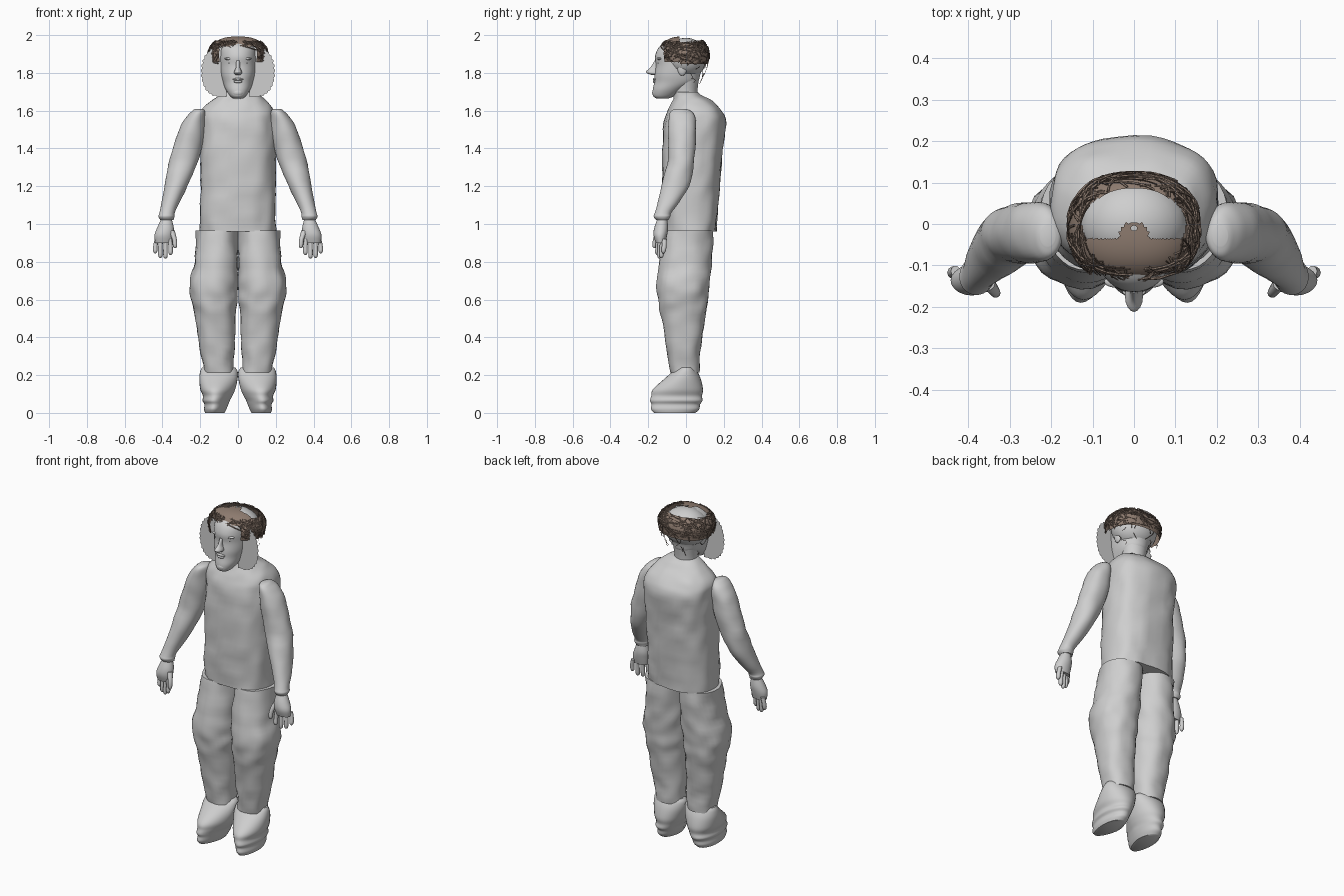
import bpy
import bmesh
import math
import random
from mathutils import Vector, noise

random.seed(4)
if "Cube" in bpy.data.objects:
    bpy.data.objects.remove(bpy.data.objects["Cube"], do_unlink=True)


def material(name, color):
    m = bpy.data.materials.new(name)
    m.use_nodes = True
    m.diffuse_color = (*color, 1)
    m.node_tree.nodes["Principled BSDF"].inputs["Base Color"].default_value = (*color, 1)
    return m


GREY = material("plain grey", (0.62, 0.62, 0.62))
BROWN = material("hair brown", (0.27, 0.2, 0.16))
DARK = material("dark strand brown", (0.13, 0.09, 0.07))


def finish(name, bm, mat, smooth=True):
    bmesh.ops.recalc_face_normals(bm, faces=bm.faces)
    mesh = bpy.data.meshes.new(name)
    bm.to_mesh(mesh)
    bm.free()
    mesh.materials.append(mat)
    ob = bpy.data.objects.new(name, mesh)
    bpy.context.collection.objects.link(ob)
    if smooth:
        bpy.ops.object.select_all(action="DESELECT")
        ob.select_set(True)
        bpy.context.view_layer.objects.active = ob
        bpy.ops.object.shade_smooth_by_angle(angle=math.radians(50))
    return ob


def spline(rows, steps):
    """Smooth interpolation through the given rows."""
    out = []
    for i in range(len(rows) - 1):
        p0, p1, p2, p3 = (rows[min(max(k, 0), len(rows) - 1)] for k in range(i - 1, i + 3))
        for s in range(steps):
            t = s / steps
            out.append([b + t / 2 * (c - a + t * (2 * a - 5 * b + 4 * c - d + t * (3 * (b - c) + d - a)))
                        for a, b, c, d in zip(p0, p1, p2, p3)])
    return out + [list(rows[-1])]


def rounded(v, power):
    return math.copysign(abs(v) ** (2 / power), v)


def loft(name, rows, side=1, power=2.0, sides=32, steps=5, lumps=0.0):
    """Skin rings given as (z, x min, x max, y min, y max)."""
    bm = bmesh.new()
    rings = []
    for z, xa, xb, ya, yb in spline(rows, steps):
        ring = []
        for i in range(sides):
            a = math.tau * i / sides
            c, s = rounded(math.cos(a), power), rounded(math.sin(a), power)
            p = Vector(((xa + xb) / 2 + c * (xb - xa) / 2, (ya + yb) / 2 + s * (yb - ya) / 2, z))
            p += Vector((c, s, 0)) * lumps * noise.noise(p * 14)
            ring.append(bm.verts.new((p.x * side, p.y, p.z)))
        rings.append(ring)
    for low, high in zip(rings, rings[1:]):
        for i in range(sides):
            j = (i + 1) % sides
            bm.faces.new((low[i], low[j], high[j], high[i]))
    bm.faces.new(rings[0])
    bm.faces.new(rings[-1])
    return finish(name, bm, GREY)


def ball(name, center, size):
    bm = bmesh.new()
    bmesh.ops.create_uvsphere(bm, u_segments=20, v_segments=12, radius=1)
    for v in bm.verts:
        v.co = Vector(center) + Vector(v.co[i] * size[i] for i in range(3))
    finish(name, bm, GREY)


# Torso and neck
loft("torso", [(0.96, -.2, .2, -.115, .16), (1.15, -.2, .2, -.125, .175), (1.35, -.2, .2, -.125, .19),
               (1.53, -.2, .2, -.115, .21), (1.6, -.19, .19, -.095, .19), (1.65, -.145, .15, -.07, .14),
               (1.68, -.1, .115, -.06, .085), (1.7, -.07, .085, -.055, .06)], power=2.6, sides=48, lumps=0.009)
loft("neck", [(1.62, -.07, .07, -.06, .06), (1.7, -.065, .065, -.07, .06), (1.78, -.075, .075, -.07, .07)])

# Limbs, mirrored
for side, tag in ((1, "left"), (-1, "right")):
    loft(tag + "_sleeve", [(1.02, .34, .41, -.155, -.09), (1.04, .336, .423, -.168, -.08),
                           (1.07, .33, .415, -.16, -.07),
                           (1.2, .268, .392, -.13, .015), (1.35, .205, .36, -.095, .045),
                           (1.5, .175, .312, -.095, .055), (1.57, .17, .27, -.09, .045),
                           (1.6, .175, .24, -.075, .025), (1.61, .19, .225, -.05, .0)], side, lumps=0.006)
    loft(tag + "_trouser_leg", [(.215, .025, .18, -.085, .07), (.35, .018, .205, -.105, .08),
                                (.52, .01, .232, -.135, .105), (.6, .004, .245, -.15, .118),
                                (.68, .0, .258, -.155, .125), (.8, .0, .23, -.14, .138),
                                (.965, .0, .22, -.11, .145)], side, power=2.2, lumps=0.009)
    # Shoe with ridged lower half
    shoe = loft(tag + "_shoe", [(0, .07, .175, -.17, .05), (.02, .06, .18, -.185, .07),
                                (.045, .05, .178, -.183, .075), (.065, .043, .188, -.19, .087),
                                (.09, .03, .186, -.184, .085), (.125, .015, .2, -.175, .09),
                                (.18, .002, .205, -.115, .078), (.22, .002, .2, -.07, .06),
                                (.24, .015, .19, -.045, .045)], side, power=2.1)
    for v in shoe.data.vertices:
        toe = max(0, -v.co.y - .05) / .14
        v.co.x = side * (v.co.x * side * (1 - .28 * toe) + .045 * toe)
    # Hand: palm, fingers and thumb, turned with the outer edge back
    loft(tag + "_palm", [(.9, .35, .438, -.16, -.11), (.94, .342, .442, -.172, -.1),
                         (.98, .34, .428, -.168, -.095), (1.03, .352, .405, -.15, -.1)], side, sides=20)
    for k, tip in enumerate((.84, .822, .825, .848)):
        x = .361 + k * .023
        y = -.148 + k * .011
        d = (k - 1) * .004
        r = .0115
        loft(tag + "_finger", [(tip - .004, x + d - .004, x + d + .004, y - .008, y),
                               (tip + .008, x + d - r, x + d + r, y - .016, y + .008),
                               (.88, x + d - r, x + d + r, y - .014, y + .012),
                               (.92, x - r, x + r, y - .012, y + .014)], side, sides=10, steps=3)
    loft(tag + "_thumb", [(.872, .328, .338, -.172, -.162), (.885, .322, .345, -.178, -.156),
                          (.92, .324, .349, -.175, -.148), (.965, .335, .37, -.16, -.125)], side, sides=10, steps=3)

# Head: face, skull and features
loft("face", [(1.664, -.026, .026, -.155, -.095), (1.678, -.043, .043, -.174, -.06),
              (1.71, -.064, .064, -.176, -.01), (1.75, -.081, .081, -.168, .06),
              (1.79, -.092, .092, -.166, .075), (1.84, -.098, .098, -.16, .09),
              (1.89, -.098, .098, -.163, .09), (1.94, -.092, .092, -.14, .08),
              (1.972, -.05, .05, -.09, .05)], power=2.1, sides=40)
ball("skull", (0, .0, 1.878), (.132, .112, .108))
loft("nose", [(1.79, -.012, .012, -.185, -.14), (1.797, -.021, .021, -.205, -.14),
              (1.808, -.02, .02, -.211, -.14), (1.83, -.011, .011, -.188, -.14),
              (1.865, -.01, .01, -.166, -.14)], sides=16)
ball("upper_lip", (0, -.164, 1.766), (.028, .012, .007))
ball("lower_lip", (0, -.163, 1.754), (.023, .013, .008))
ball("chin", (0, -.162, 1.695), (.028, .017, .02))
for side, tag in ((1, "left"), (-1, "right")):
    ball(tag + "_eyeball", (.038 * side, -.139, 1.853), (.017, .012, .007))
    ball(tag + "_brow", (.04 * side, -.139, 1.875), (.032, .015, .008))
    ball(tag + "_ear", (.098 * side, -.02, 1.825), (.013, .025, .04))
    # Thin scalloped panel beside the face
    bm = bmesh.new()
    rim = []
    for i in range(91):
        a = math.pi * (i / 90 - .5)
        r = 1 + .022 * math.sin(a * 30)
        x = .06 + .134 * r * abs(math.cos(a)) ** .6
        rim.append(bm.verts.new((x * side, -.085, 1.805 + .132 * r * math.sin(a))))
    bm.faces.new(rim)
    finish(tag + "_side_panel", bm, GREY, smooth=False)


# Hair cap with open crown and raised hairline in front
def hair_point(a, t, lift=0.0):
    angle = min(t, 1) * math.pi / 2
    r = math.sin(angle) ** .75 * (1 - .1 * max(0, t - .8) / .2) + lift
    z = 1.83 + .163 * max(0, math.cos(angle)) ** .65 + lift * .1
    if t > 1:
        r, z = .88 + lift - (t - 1) * .9, 1.83 - (t - 1) * .3
    c, s = rounded(math.cos(a), 2.3), rounded(math.sin(a), 2.3)
    return Vector((.163 * r * c, -.01 + .138 * r * s, z))


def hairline(p):
    return 1.94 if p.y < -.08 and abs(p.x) < .1 else 1.86 if p.y < -.03 else 1.845


def crown_gap(p):
    """Bare patch on top, with a rounded tongue of hair reaching into it."""
    patch = p.z > 1.9 and p.y > -.035 and (p.x / .125) ** 2 + (p.y / .085) ** 2 < 1
    tongue = abs(p.x) < .036 and p.y < math.sqrt(max(0, .036 ** 2 - p.x ** 2)) - .03
    return patch and not tongue


bm = bmesh.new()
SEGS, ROWS = 144, 48
grid = [[bm.verts.new(hair_point(math.tau * i / SEGS, .01 + .99 * j / ROWS)) for i in range(SEGS)]
        for j in range(ROWS + 1)]
for j in range(ROWS):
    for i in range(SEGS):
        k = (i + 1) % SEGS
        quad = (grid[j][i], grid[j][k], grid[j + 1][k], grid[j + 1][i])
        c = sum((v.co for v in quad), Vector()) / 4
        if c.z > hairline(c) and not crown_gap(c):
            bm.faces.new(quad)
bmesh.ops.delete(bm, geom=[v for v in bm.verts if not v.link_faces], context="VERTS")
finish("hair_cap", bm, BROWN)


# Long loose strands crossing over the cap
def strands(name, count, radius, mat, t_range, sweep, drop):
    curve = bpy.data.curves.new(name, "CURVE")
    curve.dimensions = "3D"
    curve.bevel_depth = radius
    curve.bevel_resolution = 0
    for _ in range(count):
        a, t = random.uniform(0, math.tau), random.uniform(*t_range)
        da, t_end = random.uniform(-sweep, sweep), random.uniform(*t_range)
        start, stop = random.uniform(.0, .035), random.uniform(.0, .035)
        pts = []
        for k in range(8):
            f = k / 7
            p = hair_point(a + da * f, t + (t_end - t) * f, start + (stop - start) * f)
            if p.z > hairline(p) - (drop if p.y > .02 else .01) and not crown_gap(p):
                pts.append(p)
        if len(pts) < 3 or max((q - p).length for p, q in zip(pts, pts[1:])) > .06:
            continue
        line = curve.splines.new("POLY")
        line.points.add(len(pts) - 1)
        for point, p in zip(line.points, pts):
            point.co = (*p, 1)
    curve.materials.append(mat)
    bpy.context.collection.objects.link(bpy.data.objects.new(name, curve))


strands("brown_strands", 110, .0028, BROWN, (.4, 1.0), .9, .03)
strands("dark_strands", 120, .0015, DARK, (.4, 1.02), 1.1, .03)
strands("nape_strands", 45, .0014, DARK, (.9, 1.3), .3, .12)
